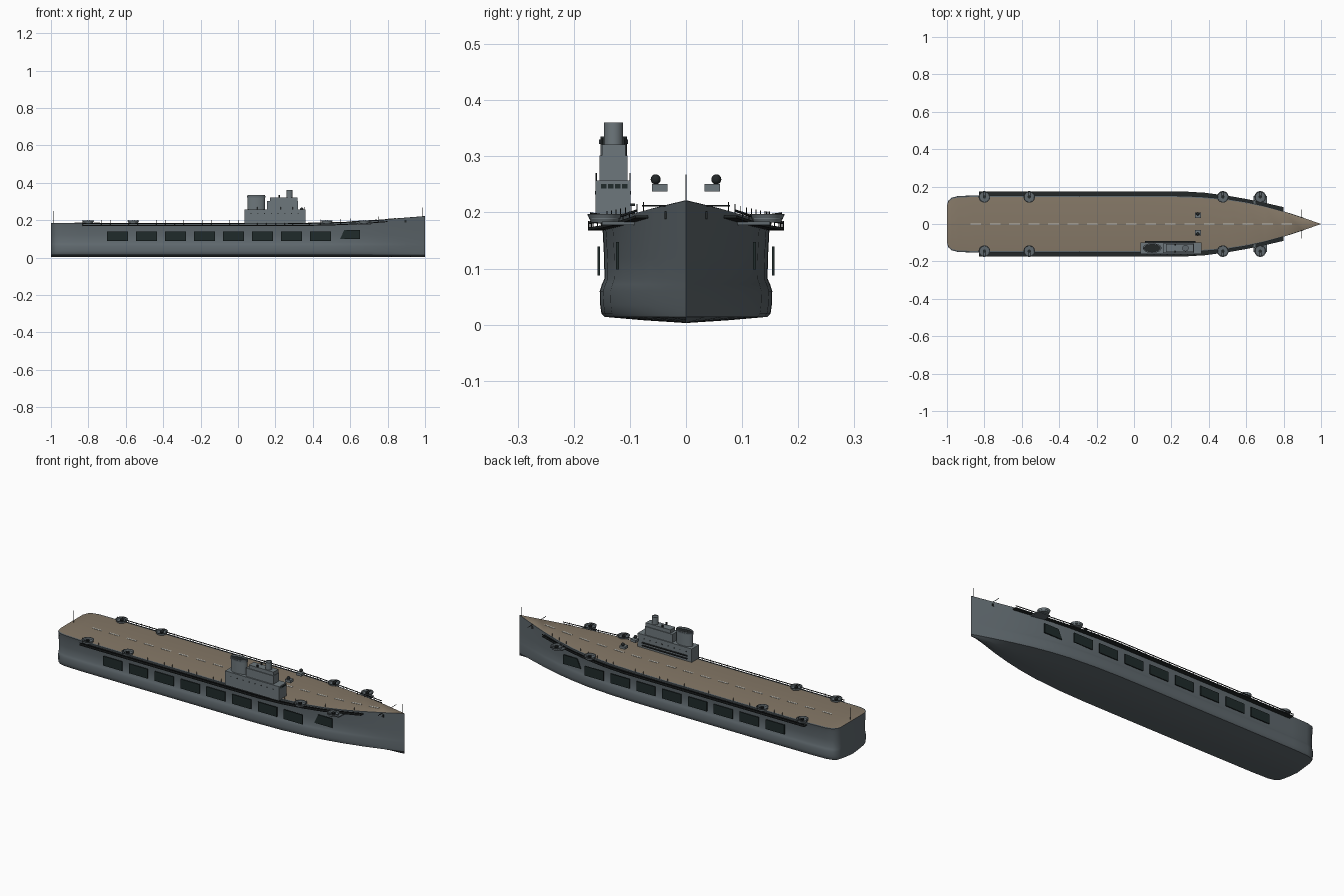
import bpy, bmesh, math
from mathutils import Matrix, Vector

cube = bpy.data.objects.get("Cube")
if cube:
    bpy.data.objects.remove(cube, do_unlink=True)


def material(name, rgb):
    m = bpy.data.materials.new(name)
    m.use_nodes = True
    m.diffuse_color = (*rgb, 1)
    m.node_tree.nodes["Principled BSDF"].inputs["Base Color"].default_value = (*rgb, 1)
    return m


HULL = material("hull grey", (0.115, 0.14, 0.155))
ISLAND = material("light grey", (0.155, 0.185, 0.2))
DECK = material("deck tan", (0.235, 0.188, 0.135))
DARK = material("dark metal", (0.017, 0.021, 0.022))
SHUTTER = material("shutter dark green", (0.014, 0.024, 0.024))
WHITE = material("marking white", (0.55, 0.55, 0.5))


def finish(bm, name, *mats, smooth=False):
    bmesh.ops.recalc_face_normals(bm, faces=bm.faces)
    mesh = bpy.data.meshes.new(name)
    bm.to_mesh(mesh)
    bm.free()
    ob = bpy.data.objects.new(name, mesh)
    bpy.context.collection.objects.link(ob)
    for m in mats:
        mesh.materials.append(m)
    if smooth:
        bpy.ops.object.select_all(action='DESELECT')
        ob.select_set(True)
        bpy.context.view_layer.objects.active = ob
        bpy.ops.object.shade_smooth_by_angle(angle=math.radians(35))
    return ob


def add_box(bm, x, y, z):
    size = Matrix.Diagonal((x[1] - x[0], y[1] - y[0], z[1] - z[0], 1))
    mid = Matrix.Translation((sum(x) / 2, sum(y) / 2, sum(z) / 2))
    bmesh.ops.create_cube(bm, size=1, matrix=mid @ size)


def box(name, mat, x, y, z):
    bm = bmesh.new()
    add_box(bm, x, y, z)
    return finish(bm, name, mat)


def add_rod(bm, a, b, r, sides=6):
    a, b = Vector(a), Vector(b)
    rot = (b - a).to_track_quat('Z', 'Y').to_matrix().to_4x4()
    bmesh.ops.create_cone(bm, cap_ends=True, segments=sides, radius1=r, radius2=r,
                          depth=(b - a).length, matrix=Matrix.Translation((a + b) / 2) @ rot)


def add_prism(bm, outline, low, high):
    # outline holds (u, v) pairs; low and high turn a pair into a 3D point
    a = [bm.verts.new(low(*p)) for p in outline]
    b = [bm.verts.new(high(*p)) for p in outline]
    bm.faces.new(a)
    bm.faces.new(b)
    n = len(a)
    for i in range(n):
        bm.faces.new((a[i], a[(i + 1) % n], b[(i + 1) % n], b[i]))


def tub(name, mats, x, y, z0, z1, r0, r1, rim, sink, sy=1, sides=24):
    # open-topped round shell with a dark floor
    bm = bmesh.new()
    bmesh.ops.create_cone(bm, cap_ends=True, segments=sides, radius1=r0, radius2=r1, depth=z1 - z0,
                          matrix=Matrix.Translation((x, y, (z0 + z1) / 2)) @ Matrix.Diagonal((1, sy, 1, 1)))
    bm.faces.ensure_lookup_table()
    top = max(bm.faces, key=lambda f: f.calc_center_median().z)
    bmesh.ops.inset_region(bm, faces=[top], thickness=rim)
    ext = bmesh.ops.extrude_discrete_faces(bm, faces=[top])["faces"][0]
    bmesh.ops.translate(bm, verts=ext.verts, vec=(0, 0, -sink))
    ext.material_index = 1
    return finish(bm, name, *mats, smooth=True)


# Hull stations: x, half breadth, deck height
stations = [(-1, .10, .185), (-.992, .125, .185), (-.975, .14, .185), (-.94, .149, .185),
            (-.85, .152, .184), (-.5, .153, .183), (0, .153, .183), (.2, .152, .183),
            (.35, .147, .184), (.5, .134, .187), (.6, .118, .191), (.7, .096, .197),
            (.8, .068, .205), (.9, .035, .213), (1, 0, .221)]
# Side profile: breadth fraction, height, with a bulge low down
profile = [(.5, .008), (.95, .014), (.985, .02), (1, .035), (1.005, .06),
           (.98, .072), (.95, .082), (.955, .12), (.97, .165)]


def along(x, k):
    for p, q in zip(stations, stations[1:]):
        if x <= q[0]:
            return p[k] + (q[k] - p[k]) * (x - p[0]) / (q[0] - p[0])
    return stations[-1][k]


bm = bmesh.new()
rings = []
for x, b, top in stations:
    half = [(b * f, z) for f, z in profile] + [(b, top), (b * .95, top + .001)]
    loop = [(0, .003)] + half + [(-y, z) for y, z in reversed(half)]
    rings.append([bm.verts.new((x, y, z)) for y, z in loop])
n = len(rings[0])
deck_edge = len(profile) + 2
for r, s in zip(rings, rings[1:]):
    for i in range(n):
        j = (i + 1) % n
        f = bm.faces.new((r[i], r[j], s[j], s[i]))
        f.material_index = 1 if i == deck_edge else 0
bm.faces.new(rings[0])
bmesh.ops.remove_doubles(bm, verts=bm.verts, dist=.0004)
finish(bm, "hull", HULL, DECK, smooth=True)

# Dashed centre line on the deck
bm = bmesh.new()
for i in range(17):
    x = -.875 + i * .104
    z0, z1 = along(x, 2) + .0015, along(x + .057, 2) + .0015
    add_prism(bm, [(x, -.004), (x + .057, -.004), (x + .057, .004), (x, .004)],
              lambda u, v: (u, v, along(u, 2)), lambda u, v: (u, v, along(u, 2) + .0025))
finish(bm, "deck_centre_dashes", WHITE)

walk = [(-.83, .175), (.25, .175), (.38, .167), (.5, .151), (.6, .134), (.7, .113), (.8, .09)]
for s, side in ((1, "left"), (-1, "right")):
    # Hangar shutters and the slanted forward opening
    bm = bmesh.new()
    for i in range(8):
        x = -.7 + i * .155
        add_box(bm, (x, x + .113), (s * .1555 - .0025, s * .1555 + .0025), (.088, .139))
    add_prism(bm, [(.545, .098), (.652, .098), (.652, .147), (.568, .147)],
              lambda u, v: (u, s * .119, v), lambda u, v: (u, s * .125, v))
    finish(bm, side + "_hangar_shutters", SHUTTER)

    # Catwalk floor, rail and posts following the deck edge
    floor, rail, posts = bmesh.new(), bmesh.new(), bmesh.new()
    for (xa, ya), (xb, yb) in zip(walk, walk[1:]):
        def strip(bm, width, drop, tall):
            add_prism(bm, [(xa, ya), (xb, yb), (xb, yb - width), (xa, ya - width)],
                      lambda u, v: (u, s * v, along(u, 2) - drop),
                      lambda u, v: (u, s * v, along(u, 2) - drop + tall))
        strip(floor, .03, .015, .005)
        strip(rail, .002, .004, .004)
        count = max(2, round((xb - xa) / .05))
        for i in range(count):
            t = i / count
            x, y = xa + (xb - xa) * t, ya + (yb - ya) * t
            z = along(x, 2)
            add_rod(posts, (x, s * (y - .001), z - .014), (x, s * (y - .001), z + .001), .001, 4)
            add_rod(posts, (x, s * (y - .026), z - .012), (x, s * (y - .026), z + .018), .0008, 4)
    finish(floor, side + "_catwalk_floor", DARK)
    finish(rail, side + "_catwalk_rail", DARK)
    finish(posts, side + "_catwalk_posts", DARK)

    # Gun tubs with twin guns
    for k, x in enumerate((-.8, -.56, .475, .675)):
        y = s * .145
        tub(f"{side}_gun_tub_{k + 1}", (ISLAND, HULL), x, y, .182, .197, .024, .031, .003, .009)
        bm = bmesh.new()
        add_rod(bm, (x, y, .186), (x, y, .196), .009, 10)
        for d in (-.005, .005):
            add_rod(bm, (x + d, y, .195), (x + d, y + s * .026, .199), .0015)
        finish(bm, f"{side}_twin_gun_{k + 1}", DARK)
    box(side + "_forward_sponson", HULL, (.64, .71), (min(s * .09, s * .15), max(s * .09, s * .15)), (.178, .184))

    # Anchor at the bow
    box(side + "_anchor", DARK, (.885, .9), (s * .035 - .003, s * .035 + .003), (.188, .202))

    # Fire director: box with a round sight
    box(side + "_director_box", ISLAND, (.325, .357), (s * .047 - .014, s * .047 + .014), (.237, .251))
    bm = bmesh.new()
    bmesh.ops.create_uvsphere(bm, u_segments=16, v_segments=8, radius=.009,
                              matrix=Matrix.Translation((.341, s * .054, .259)))
    finish(bm, side + "_director_sight", DARK, smooth=True)

# Island: base, bridge tower, funnel and mast
box("island_base", ISLAND, (.035, .36), (-.161, -.099), (.18, .257))
box("bridge_tower", ISLAND, (.155, .32), (-.154, -.104), (.257, .302))
box("bridge_top", ISLAND, (.17, .318), (-.15, -.108), (.302, .321))
tub("funnel", (ISLAND, DARK), .097, -.129, .257, .335, .047, .047, .004, .02, sy=.5, sides=32)
tub("funnel_band", (HULL, DARK), .097, -.129, .322, .33, .05, .05, .004, .004, sy=.52, sides=32)
tub("lookout_cylinder", (ISLAND, HULL), .275, -.129, .321, .36, .017, .017, .002, .003)
bm = bmesh.new()
for y in (-.147, -.111):
    add_rod(bm, (.22, y, .321), (.22, y, .334), .005, 10)
finish(bm, "bridge_lamps", DARK)

# Island windows, portholes and side gallery
bm = bmesh.new()
for i in range(4):
    y = -.1515 + i * .0125
    add_box(bm, (.359, .362), (y, y + .0095), (.243, .251))
finish(bm, "bridge_windows", SHUTTER)
bm = bmesh.new()
for i in range(8):
    for y in (-.161, -.099):
        add_rod(bm, (.07 + i * .036, y - .001, .235), (.07 + i * .036, y + .001, .235), .003, 8)
finish(bm, "island_portholes", DARK)
bm = bmesh.new()
for z in (.197, .212):
    add_box(bm, (.06, .33), (-.099, -.091), (z, z + .004))
finish(bm, "island_side_gallery", DARK)
bm = bmesh.new()
for i in range(6):
    for y in (-.16, -.1):
        add_rod(bm, (.04 + i * .063, y, .257), (.04 + i * .063, y, .27), .001, 4)
finish(bm, "island_rail_posts", DARK)

# Staffs at bow and stern, and the cross boom
bm = bmesh.new()
add_rod(bm, (.985, 0, .215), (.985, 0, .268), .0012)
add_rod(bm, (-.985, 0, .18), (-.985, 0, .25), .0012)
add_rod(bm, (.895, -.078, .212), (.895, .078, .212), .0015)
finish(bm, "staffs_and_boom", DARK)
